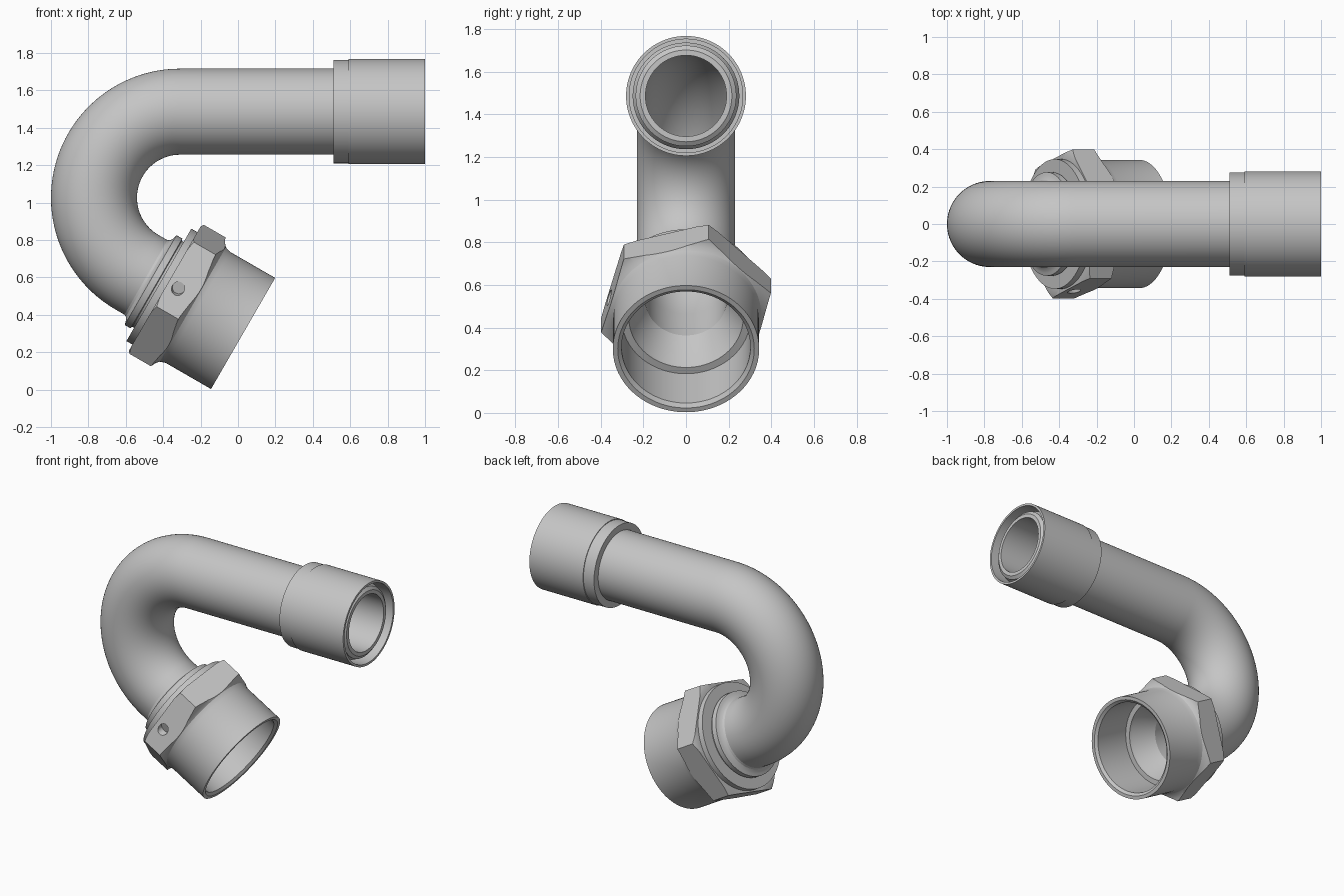
import bpy, bmesh, math
from mathutils import Matrix, Vector

if "Cube" in bpy.data.objects:
    bpy.data.objects.remove(bpy.data.objects["Cube"])

SEG = 96
steel = bpy.data.materials.new("light_grey_steel")
steel.diffuse_color = (0.56, 0.56, 0.56, 1)
steel.use_nodes = True
steel.node_tree.nodes["Principled BSDF"].inputs["Base Color"].default_value = steel.diffuse_color


def frame(x, z, angle):
    """Frame at (x, 0, z): local z runs along the tilted axis, local x is its upper normal."""
    c, s = math.cos(angle), math.sin(angle)
    return Matrix(((-s, 0, c, x), (0, -1, 0, 0), (c, 0, s, z), (0, 0, 0, 1)))


def finish(obj, angle=26):
    bpy.ops.object.select_all(action='DESELECT')
    obj.select_set(True)
    bpy.context.view_layer.objects.active = obj
    bpy.ops.object.shade_smooth_by_angle(angle=math.radians(angle))


def to_object(name, bm):
    bmesh.ops.recalc_face_normals(bm, faces=bm.faces)
    mesh = bpy.data.meshes.new(name)
    bm.to_mesh(mesh)
    bm.free()
    mesh.materials.append(steel)
    obj = bpy.data.objects.new(name, mesh)
    bpy.context.collection.objects.link(obj)
    return obj


def sweep(name, sections):
    """Join circular sections (frame, radius) into a closed hollow solid."""
    bm = bmesh.new()
    rings = []
    for m, r in sections:
        rings.append([bm.verts.new(m @ Vector((r * math.cos(t), r * math.sin(t), 0)))
                      for t in (2 * math.pi * i / SEG for i in range(SEG))])
    for a, b in zip(rings, rings[1:] + rings[:1]):
        for i in range(SEG):
            j = (i + 1) % SEG
            bm.faces.new((a[i], a[j], b[j], b[i]))
    return to_object(name, bm)


def lathe(name, base, profile):
    return sweep(name, [(base @ Matrix.Translation((0, 0, s)), r) for s, r in profile])


def prism(name, matrix, sides, radius, depth):
    bm = bmesh.new()
    bmesh.ops.create_cone(bm, cap_ends=True, segments=sides, radius1=radius,
                          radius2=radius, depth=depth, matrix=matrix)
    return to_object(name, bm)


def cut(obj, cutter, operation):
    mod = obj.modifiers.new("cut", 'BOOLEAN')
    mod.object, mod.operation, mod.solver = cutter, operation, 'EXACT'
    bpy.context.view_layer.objects.active = obj
    bpy.ops.object.modifier_apply(modifier=mod.name)
    bpy.data.objects.remove(cutter)


# Pipe centre line: straight run, 150 degree bend, short straight end
PIPE_Z, BEND_X, BEND_R = 1.486, -0.31, 0.46
BEND_Z = PIPE_Z - BEND_R
straight = frame(0, PIPE_Z, 0)
a_end = math.radians(240)
lower = frame(BEND_X + BEND_R * math.cos(a_end), BEND_Z + BEND_R * math.sin(a_end),
              math.radians(-30))
path = [frame(0.9, PIPE_Z, math.pi)]
for i in range(49):
    a = math.radians(90 + 150 * i / 48)
    path.append(frame(BEND_X + BEND_R * math.cos(a), BEND_Z + BEND_R * math.sin(a),
                      a + math.pi / 2))
path.append(lower @ Matrix.Translation((0, 0, 0.2)))
# Section frames share the same winding, so inner wall follows the path back
pipe = sweep("bent_pipe", [(m, 0.23) for m in path] + [(m, 0.19) for m in reversed(path)])
finish(pipe)

# Sleeve around the straight end, with the tapered tip inside
finish(lathe("end_sleeve", straight, [
    (0.51, 0.225), (0.51, 0.276), (0.59, 0.276), (0.59, 0.281), (1.0, 0.281),
    (1.0, 0.266), (0.85, 0.266), (0.85, 0.225)]))
finish(lathe("tapered_tip", straight, [
    (0.82, 0.19), (0.82, 0.25), (0.93, 0.25), (0.955, 0.236), (0.965, 0.236),
    (0.98, 0.215), (0.98, 0.19)]))

# Flared ferrule between the bend and the hexagonal fitting
finish(lathe("ferrule", lower, [
    (0.055, 0.21), (0.055, 0.23), (0.067, 0.236), (0.076, 0.249), (0.08, 0.262),
    (0.084, 0.277), (0.12, 0.277), (0.124, 0.265), (0.15, 0.265), (0.15, 0.21)]))

# Hexagonal fitting: turned body trimmed to six flats
fitting = lathe("hex_fitting", lower, [
    (0.135, 0.21), (0.135, 0.347), (0.172, 0.347), (0.172, 0.385), (0.19, 0.43),
    (0.313, 0.43), (0.32, 0.395), (0.329, 0.371), (0.345, 0.353), (0.375, 0.343),
    (0.655, 0.343), (0.655, 0.32), (0.64, 0.302), (0.365, 0.302), (0.365, 0.268),
    (0.345, 0.262), (0.2, 0.19), (0.17, 0.21)])
# a cone's first corner lies on an axis, so a 15 degree turn sets the flats
turn = Matrix.Rotation(math.radians(15), 4, 'Z')
cut(fitting, prism("hex_cutter", lower @ turn, 6, 0.412, 3.0), 'INTERSECT')
# Small drilled hole beside a corner of the hexagon
face_turn = Matrix.Rotation(math.radians(105), 4, 'Z')
drill = (lower @ face_turn @ Matrix.Translation((0.36, -0.126, 0.234))
         @ Matrix.Rotation(math.pi / 2, 4, 'Y'))
cut(fitting, prism("hole_cutter", drill, 32, 0.034, 0.09), 'DIFFERENCE')
finish(fitting)
